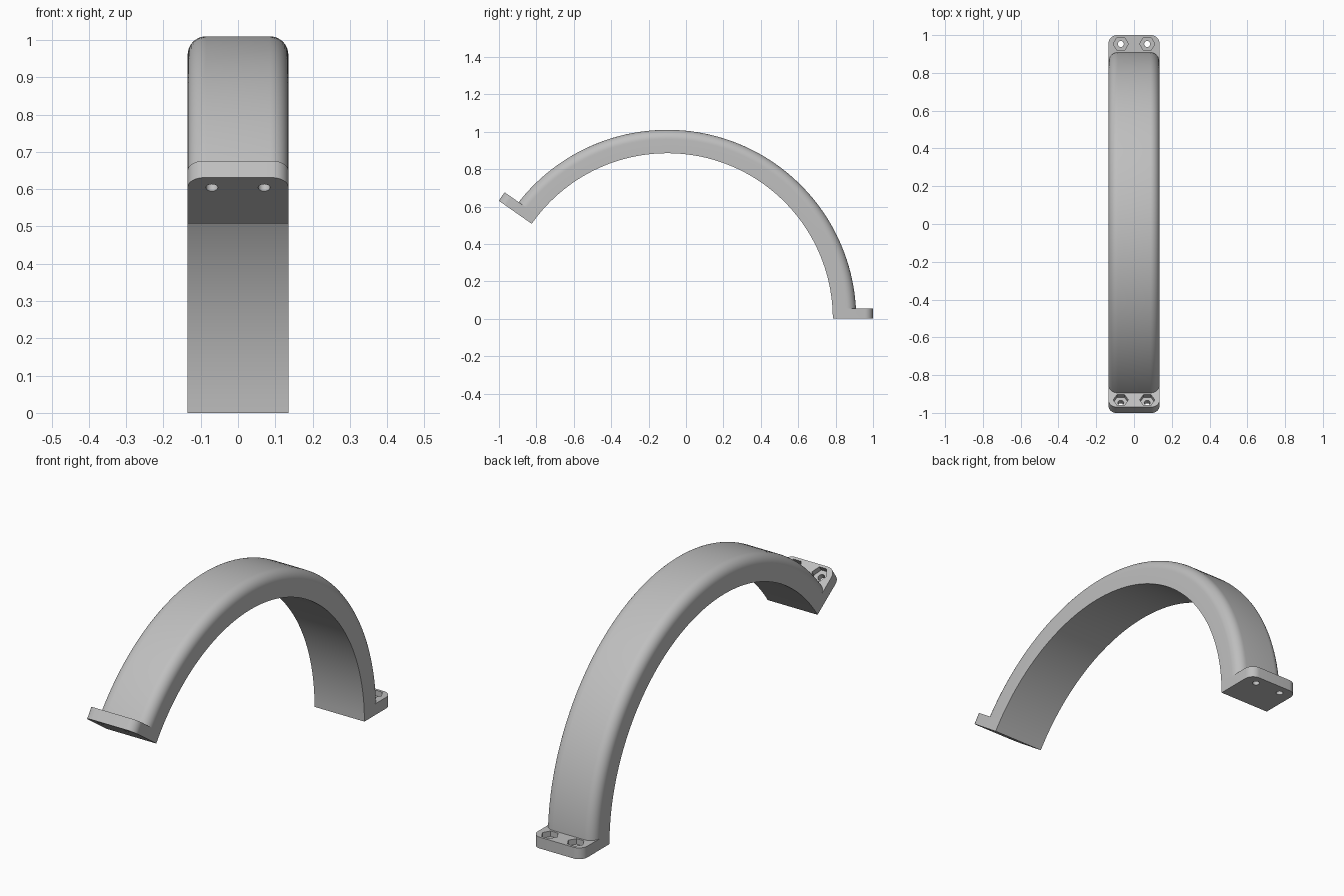
import bpy, bmesh
from math import radians, cos, sin, pi
from mathutils import Matrix, Vector

cube = bpy.data.objects.get("Cube")
if cube:
    bpy.data.objects.remove(cube)

HALF_W = 0.135
R_IN, R_OUT, R_TIP = 0.885, 1.01, 1.10
SWEEP = radians(145)
PLATE = 0.055
SHIFT = Matrix.Translation((0, -0.10, 0))

grey = bpy.data.materials.new("light grey")
grey.use_nodes = True
colour = (0.52, 0.52, 0.52, 1)
grey.diffuse_color = colour
grey.node_tree.nodes["Principled BSDF"].inputs["Base Color"].default_value = colour


def make_object(name, bm, matrix):
    bm.transform(matrix)
    bmesh.ops.recalc_face_normals(bm, faces=bm.faces)
    mesh = bpy.data.meshes.new(name)
    bm.to_mesh(mesh)
    bm.free()
    obj = bpy.data.objects.new(name, mesh)
    mesh.materials.append(grey)
    bpy.context.collection.objects.link(obj)
    return obj


def rounded_profile(bm, near, far, radius, steps=10):
    """Flat section whose two far corners are rounded."""
    pts = [(-HALF_W, near), (HALF_W, near)]
    for side, start in ((1, 0), (-1, pi / 2)):
        for i in range(steps + 1):
            a = start + pi / 2 * i / steps
            pts.append((side * (HALF_W - radius) + radius * cos(a),
                        far - radius + radius * sin(a)))
    return bm.faces.new([bm.verts.new((x, y, 0)) for x, y in pts])


def extrude_up(bm, face, height):
    geom = bmesh.ops.extrude_face_region(bm, geom=[face])["geom"]
    verts = [g for g in geom if isinstance(g, bmesh.types.BMVert)]
    bmesh.ops.translate(bm, verts=verts, vec=Vector((0, 0, height)))


def combine(target, other, operation):
    mod = target.modifiers.new(operation.title(), "BOOLEAN")
    mod.operation = operation
    mod.solver = "EXACT"
    mod.object = other
    bpy.context.view_layer.objects.active = target
    bpy.ops.object.modifier_apply(modifier=mod.name)
    bpy.data.objects.remove(other)


def prism(name, sides, radius, x, low, high, matrix):
    bm = bmesh.new()
    bmesh.ops.create_cone(bm, cap_ends=True, segments=sides, radius1=radius,
                          radius2=radius, depth=high - low)
    # First corner points along x
    first = max(bm.verts, key=lambda v: v.co.x).co
    turn = Matrix.Rotation(-Vector((first.x, first.y)).angle_signed(Vector((1, 0)), 0) * -1
                           if abs(first.y) > 1e-4 and sides > 6 else 0, 4, "Z")
    if sides == 6 and abs(first.y) > 1e-4:
        turn = Matrix.Rotation(pi / 6, 4, "Z")
    bm.transform(Matrix.Translation((x, 1.053, (low + high) / 2)) @ turn)
    return make_object(name, bm, matrix)


# Curved band with rounded outer edges
bm = bmesh.new()
section = rounded_profile(bm, R_IN, R_OUT, 0.05)
bmesh.ops.spin(bm, geom=[section] + section.edges[:] + section.verts[:],
               cent=(0, 0, 0), axis=(1, 0, 0), angle=SWEEP, steps=72)
arch = make_object("arch_bracket", bm, SHIFT)

# Mounting plates at both ends, each with two bolt holes and nut recesses
ends = {
    "back": SHIFT,
    "front": SHIFT @ Matrix.Rotation(SWEEP, 4, "X") @ Matrix.Diagonal((1, 1, -1, 1)),
}
for end, matrix in ends.items():
    bm = bmesh.new()
    extrude_up(bm, rounded_profile(bm, 0.93, R_TIP, 0.045), PLATE)
    combine(arch, make_object(end + "_plate", bm, matrix), "UNION")
    for x in (-0.07, 0.07):
        combine(arch, prism("bolt_hole", 24, 0.016, x, -0.05, 0.1, matrix), "DIFFERENCE")
        combine(arch, prism("nut_recess", 6, 0.04, x, 0.028, 0.1, matrix), "DIFFERENCE")

# Smooth curves, crisp edges
bpy.ops.object.select_all(action="DESELECT")
arch.select_set(True)
bpy.context.view_layer.objects.active = arch
bpy.ops.object.shade_smooth_by_angle(angle=radians(30))
